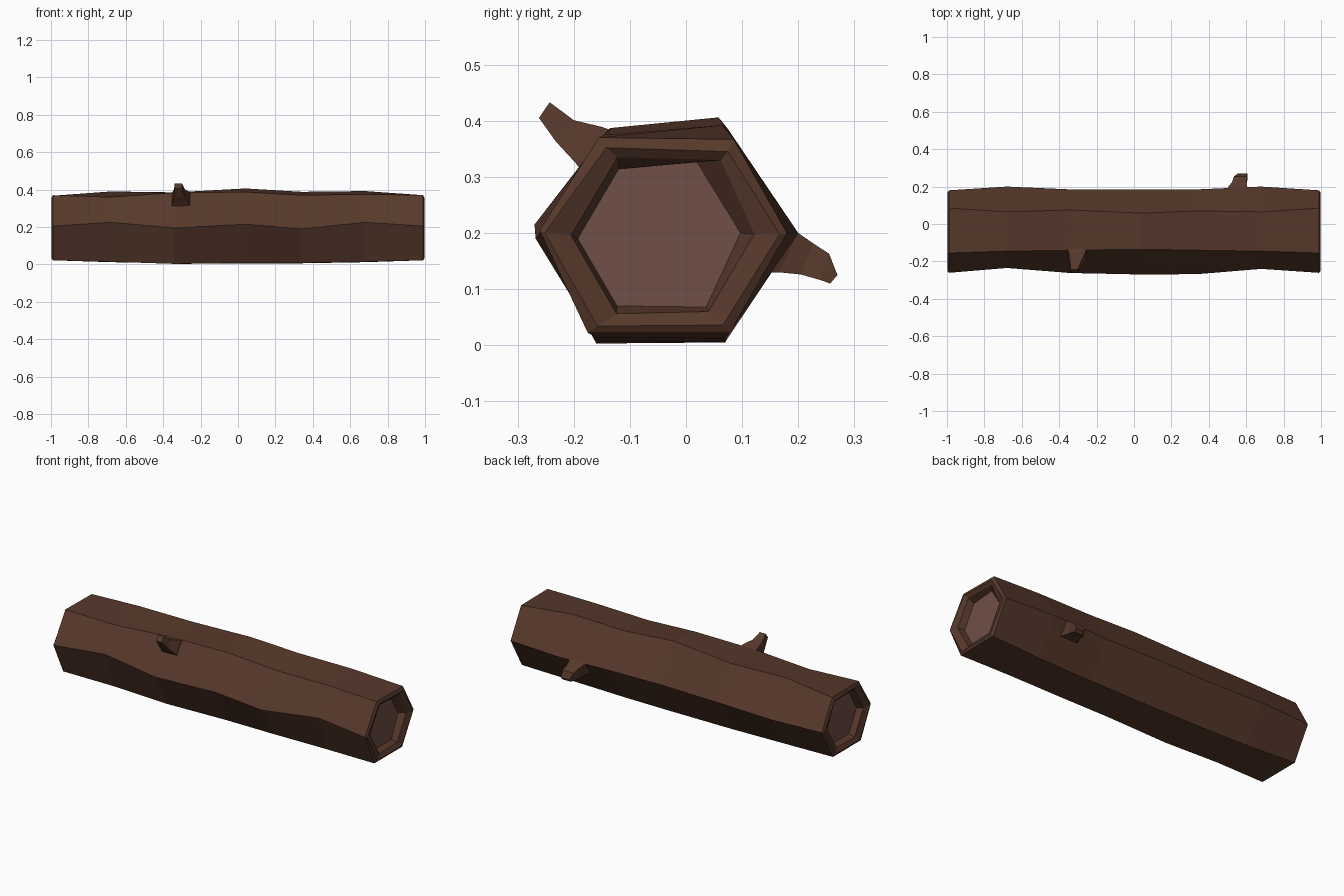
import bpy, bmesh


def material(name, rgb):
    m = bpy.data.materials.new(name)
    m.diffuse_color = (*rgb, 1)
    return m


bark = material("bark", (0.095, 0.04, 0.024))
heart = material("heartwood", (0.16, 0.08, 0.062))


def loft(name, rings, mats, cap_mat=0):
    """Skin equal-sized point rings and cap both ends."""
    bm = bmesh.new()
    loops = [[bm.verts.new(p) for p in r] for r in rings]
    n = len(rings[0])
    for a, b in zip(loops, loops[1:]):
        for i in range(n):
            j = (i + 1) % n
            bm.faces.new((a[i], a[j], b[j], b[i]))
    for end in (loops[0], loops[-1]):
        bm.faces.new(end).material_index = cap_mat
    bmesh.ops.recalc_face_normals(bm, faces=bm.faces)
    me = bpy.data.meshes.new(name)
    bm.to_mesh(me)
    bm.free()
    for m in mats:
        me.materials.append(m)
    ob = bpy.data.objects.new(name, me)
    bpy.context.collection.objects.link(ob)
    return ob


def section(x, yz):
    return [(x, y, z) for y, z in yz]


# Hexagon order: top back, top front, front, bottom front, bottom back, back
body = [
    (-0.68, [(.065, .39), (-.145, .36), (-.235, .225), (-.16, .014), (.07, .012), (.20, .20)]),
    (-0.34, [(.075, .385), (-.14, .383), (-.262, .195), (-.16, .003), (.07, .006), (.185, .20)]),
    (0.04, [(.058, .406), (-.135, .387), (-.27, .215), (-.155, .008), (.07, .005), (.185, .205)]),
    (0.34, [(.07, .388), (-.14, .37), (-.268, .19), (-.155, .008), (.07, .006), (.185, .20)]),
    (0.68, [(.065, .392), (-.145, .375), (-.24, .225), (-.16, .014), (.07, .012), (.20, .20)]),
]
shoulder = [(.085, .367), (-.155, .37), (-.261, .205), (-.175, .022), (.078, .022), (.18, .20)]
rim_outer = [(.075, .345), (-.142, .352), (-.252, .20), (-.158, .034), (.066, .036), (.167, .198)]
rim_inner = [(.058, .342), (-.122, .335), (-.205, .196), (-.124, .056), (.04, .06), (.122, .198)]
core = [(.02, .326), (-.12, .314), (-.193, .19), (-.123, .07), (.036, .068), (.097, .20)]
rim_inner[0] = (.062, .33)


# Hollowed ends, from recessed heartwood out to the bark shoulder
def log_end(s):
    return [section(s * .95, core), section(s * .985, rim_inner),
            section(s * .998, rim_outer), section(s * .99, shoulder)]


rings = log_end(-1) + [section(x, yz) for x, yz in body] + log_end(1)[::-1]
loft("log", rings, [bark, heart], cap_mat=1)


# Four-sided broken twigs: upper (y, z), lower (y, z), x range for each ring
def twig(name, stations):
    rings = []
    for (uy, uz), (ly, lz), x0, x1 in stations:
        rings.append([(x0, uy, uz), (x1, uy, uz), (x1, ly, lz), (x0, ly, lz)])
    loft(name, rings, [bark])


twig("front_twig", [
    ((-.11, .375), (-.17, .29), -.36, -.25),
    ((-.15, .389), (-.197, .325), -.35, -.26),
    ((-.20, .401), (-.232, .363), -.342, -.283),
    ((-.243, .433), (-.262, .405), -.338, -.30),
])
twig("back_twig", [
    ((.17, .215), (.12, .13), .49, .62),
    ((.20, .20), (.165, .13), .505, .605),
    ((.226, .182), (.205, .126), .525, .60),
    ((.255, .163), (.24, .116), .535, .607),
    ((.27, .125), (.257, .11), .555, .607),
])
